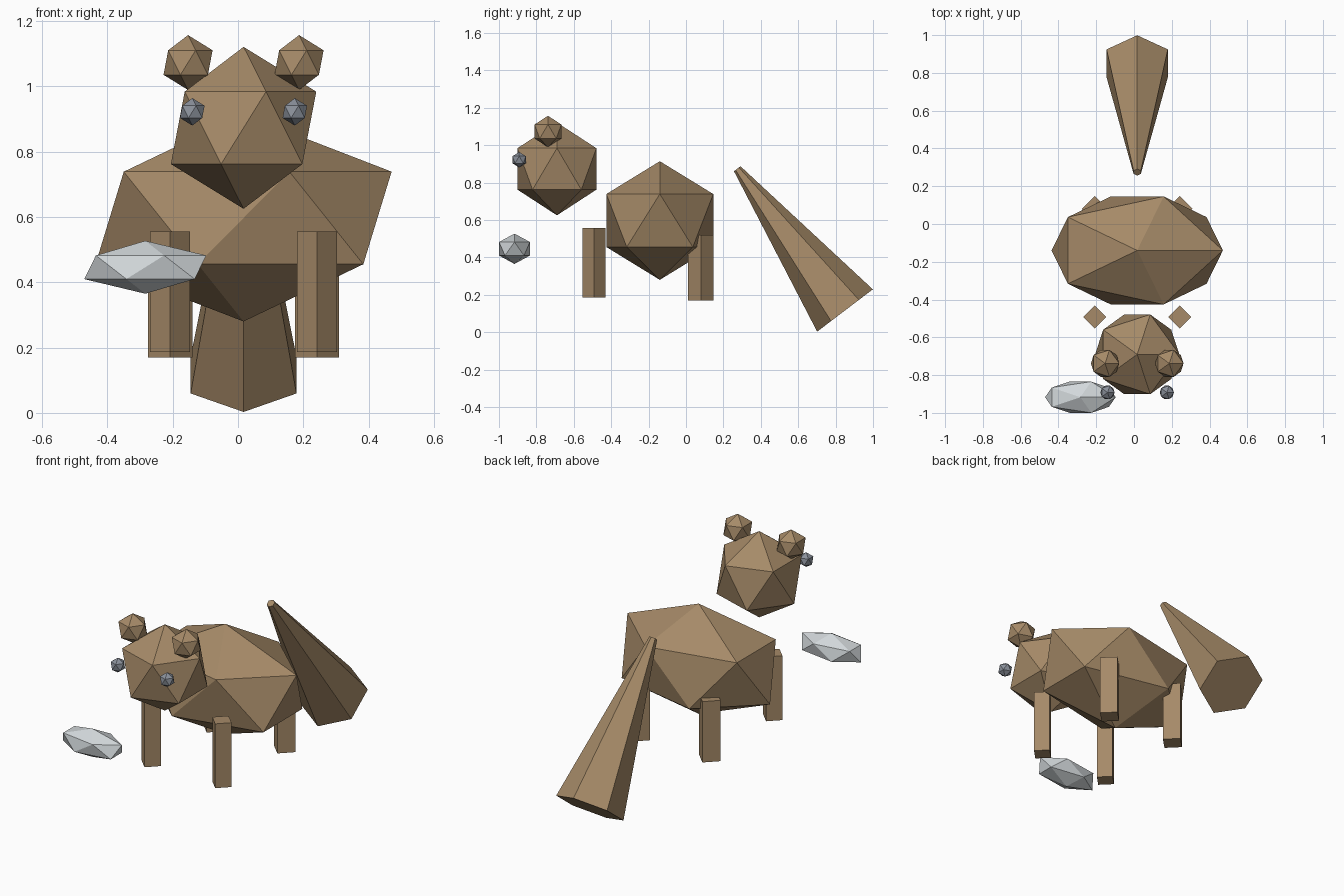
import bpy, bmesh, math
from mathutils import Matrix, Vector

if "Cube" in bpy.data.objects:
    bpy.data.objects.remove(bpy.data.objects["Cube"], do_unlink=True)

MID = 0.017  # x of the animal's plane of symmetry


def material(name, rgb):
    mat = bpy.data.materials.new(name)
    mat.use_nodes = True
    mat.diffuse_color = (*rgb, 1)
    mat.node_tree.nodes["Principled BSDF"].inputs["Base Color"].default_value = (*rgb, 1)
    return mat


brown = material("brown fur", (0.38, 0.255, 0.138))
eye_grey = material("eye grey", (0.26, 0.285, 0.33))
silver = material("fish silver", (0.65, 0.69, 0.71))


def finish(bm, name, mat, location):
    mesh = bpy.data.meshes.new(name)
    bm.to_mesh(mesh)
    bm.free()
    mesh.materials.append(mat)
    obj = bpy.data.objects.new(name, mesh)
    obj.location = location
    bpy.context.collection.objects.link(obj)
    return obj


def gem(name, mat, location, radii):
    """Low-poly ball with twenty flat faces."""
    bm = bmesh.new()
    bmesh.ops.create_icosphere(bm, subdivisions=1, radius=1)
    bmesh.ops.scale(bm, verts=bm.verts, vec=Vector(radii))
    return finish(bm, name, mat, location)


def post(name, mat, location, sides, r_bottom, r_top, length, tilt=0.0):
    """Capped prism or cone, with one corner pointing along y."""
    bm = bmesh.new()
    bottom, top = [
        [bm.verts.new((r * math.sin(math.tau * i / sides),
                       r * math.cos(math.tau * i / sides), z))
         for i in range(sides)]
        for r, z in ((r_bottom, -length / 2), (r_top, length / 2))]
    for i in range(sides):
        j = (i + 1) % sides
        bm.faces.new((bottom[i], bottom[j], top[j], top[i]))
    bm.faces.new(bottom)
    bm.faces.new(top)
    bmesh.ops.recalc_face_normals(bm, faces=bm.faces)
    bmesh.ops.rotate(bm, verts=bm.verts, matrix=Matrix.Rotation(tilt, 3, "X"))
    return finish(bm, name, mat, location)


# Body and head
gem("body", brown, (MID, -0.14, 0.597), (0.507, 0.336, 0.317))
gem("head", brown, (MID, -0.69, 0.873), (0.249, 0.248, 0.248))

# Paired ears, eyes and legs
for side, s in (("left", 1), ("right", -1)):
    gem(f"{side}_ear", brown, (MID + s * 0.17, -0.738, 1.073), (0.084,) * 3)
    gem(f"{side}_eye", eye_grey, (MID + s * 0.157, -0.892, 0.922), (0.042,) * 3)
    post(f"front_{side}_leg", brown, (MID + s * 0.225, -0.492, 0.371),
         4, 0.061, 0.061, 0.37)
    post(f"back_{side}_leg", brown, (MID + s * 0.225, 0.08, 0.345),
         4, 0.068, 0.068, 0.35)

# Tail, wide at the low end and leaning forward to a narrow tip
post("tail", brown, (MID, 0.562, 0.495), 6, 0.187, 0.022, 0.952, tilt=0.65)

# Fish in front of the animal
gem("fish", silver, (-0.284, -0.917, 0.446), (0.209, 0.097, 0.081))
